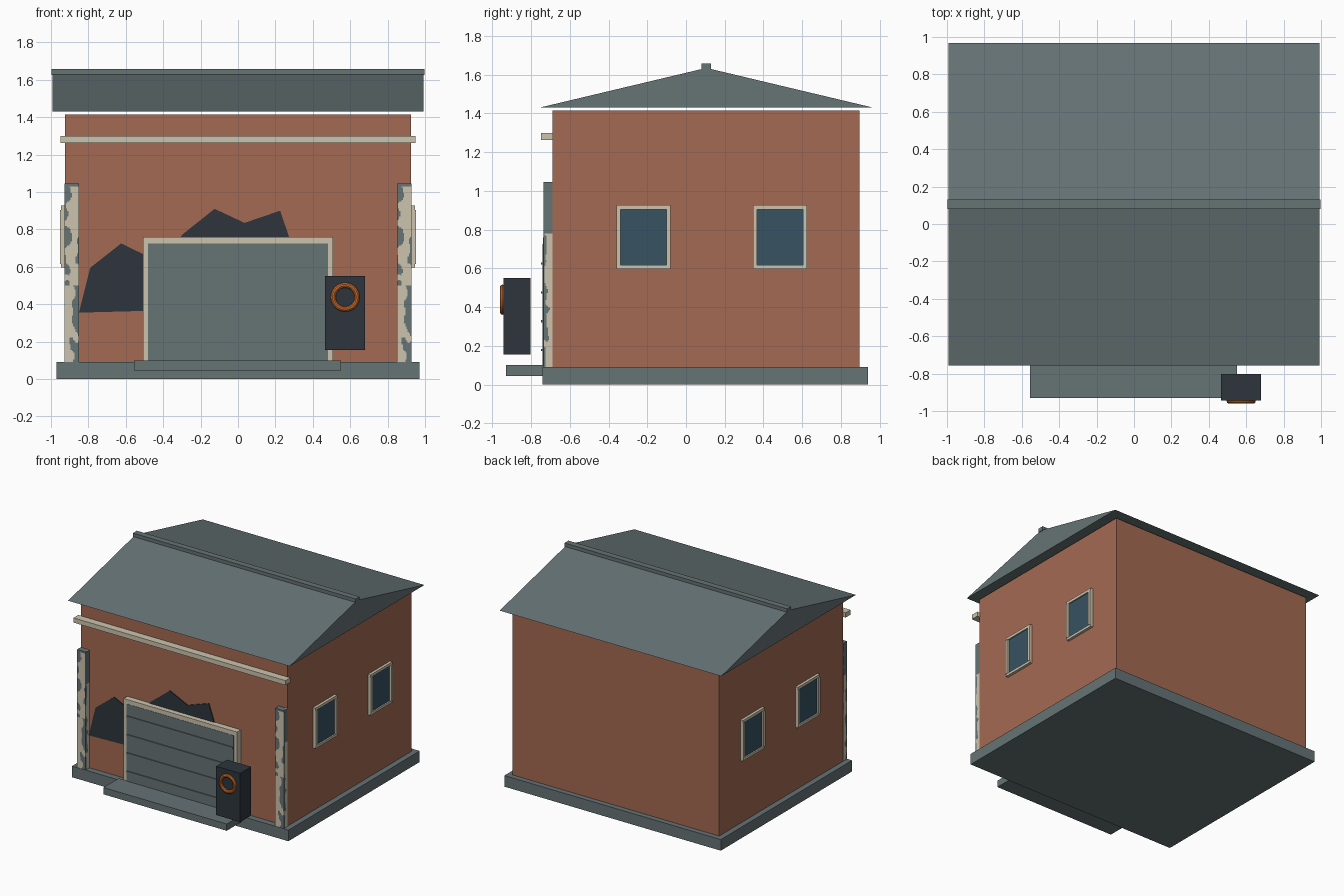
import bpy, bmesh, math
from mathutils import Vector, noise

if "Cube" in bpy.data.objects:
    bpy.data.objects.remove(bpy.data.objects["Cube"])


def mat(name, r, g, b):
    m = bpy.data.materials.new(name)
    lin = [((c / 255 + 0.055) / 1.055) ** 2.4 for c in (r, g, b)]
    m.diffuse_color = (*lin, 1)
    m.use_nodes = True
    m.node_tree.nodes["Principled BSDF"].inputs["Base Color"].default_value = m.diffuse_color
    return m


BRICK = mat("brick", 164, 106, 82)
GREY = mat("slate grey", 102, 115, 117)
CREAM = mat("cream trim", 204, 196, 174)
GLASS = mat("window glass", 55, 82, 98)
DARK = mat("charcoal", 45, 53, 60)
ORANGE = mat("orange", 212, 112, 44)


def finish(name, bm, *mats):
    bmesh.ops.recalc_face_normals(bm, faces=bm.faces)
    me = bpy.data.meshes.new(name)
    bm.to_mesh(me)
    bm.free()
    for m in mats:
        me.materials.append(m)
    ob = bpy.data.objects.new(name, me)
    bpy.context.collection.objects.link(ob)
    return ob


def box_bm(x, y, z):
    bm = bmesh.new()
    bmesh.ops.create_cube(bm, size=1)
    for v in bm.verts:
        v.co = [(a + b) / 2 + c * (b - a) for (a, b), c in zip((x, y, z), v.co)]
    return bm


def box(name, x, y, z, m):
    return finish(name, box_bm(x, y, z), m)


def prism(name, pts, axis, a, b, m):
    """Extrude a 2D outline along x (pts are y,z) or y (pts are x,z)."""
    bm = bmesh.new()
    place = (lambda p, d: (d, p[0], p[1])) if axis == "x" else (lambda p, d: (p[0], d, p[1]))
    f = bm.faces.new([bm.verts.new(place(p, a)) for p in pts])
    new = bmesh.ops.extrude_face_region(bm, geom=[f])["geom"]
    off = Vector((b - a, 0, 0) if axis == "x" else (0, b - a, 0))
    bmesh.ops.translate(bm, vec=off, verts=[g for g in new if isinstance(g, bmesh.types.BMVert)])
    return finish(name, bm, m)


# main body
box("base_slab", (-0.97, 0.97), (-0.74, 0.94), (0, 0.09), GREY)
box("walls", (-0.925, 0.925), (-0.69, 0.897), (0.09, 1.415), BRICK)
box("belt_trim", (-0.95, 0.95), (-0.75, -0.687), (1.262, 1.3), CREAM)

# gable roof and ridge cap
prism("roof", [(-0.757, 1.43), (0.967, 1.43), (0.105, 1.635)], "x", -0.993, 0.993, GREY)
box("ridge_cap", (-0.998, 0.998), (0.08, 0.13), (1.625, 1.657), GREY)

# roller door, seams, frame and step
box("door", (-0.48, 0.48), (-0.74, -0.69), (0.09, 0.725), GREY)
for z in (0.178, 0.327, 0.475, 0.625):
    box("door_seam", (-0.475, 0.475), (-0.748, -0.739), (z - 0.006, z + 0.006), GREY)
for s in (-1, 1):
    box("door_jamb", sorted((s * 0.48, s * 0.508)), (-0.738, -0.69), (0.09, 0.725), CREAM)
box("door_lintel", (-0.508, 0.508), (-0.738, -0.69), (0.725, 0.76), CREAM)
box("door_step", (-0.555, 0.55), (-0.93, -0.735), (0.045, 0.1), GREY)

# dark patches on the front wall
prism("wall_patch_left", [(-0.85, 0.355), (-0.79, 0.595), (-0.625, 0.725), (-0.48, 0.655), (-0.48, 0.365)],
      "y", -0.697, -0.69, DARK)
prism("wall_patch_top", [(-0.31, 0.755), (-0.295, 0.775), (-0.125, 0.91), (0.035, 0.835), (0.225, 0.9), (0.275, 0.755)],
      "y", -0.697, -0.69, DARK)


# corner pilasters with peeling paint
def pilaster(name, x0):
    x, y, z = (x0, x0 + 0.078), (-0.737, -0.69), (0.09, 1.045)
    bm = box_bm(x, y, z)
    for axis, (a, b), n in ((0, x, 12), (1, y, 8), (2, z, 130)):
        no = Vector([float(i == axis) for i in range(3)])
        for k in range(1, n):
            bmesh.ops.bisect_plane(bm, geom=bm.verts[:] + bm.edges[:] + bm.faces[:],
                                   plane_co=no * (a + (b - a) * k / n), plane_no=no)
    bm.normal_update()
    for f in bm.faces:
        c = f.calc_center_median()
        u, v, h = (c.x - x[0]) / 0.078, (c.y - y[0]) / 0.047, c.z
        n = noise.noise(Vector((u * 1.7, v * 1.2 + 3, h * 14)))
        if abs(f.normal.x) > 0.5:      # sides: worn front edge, bare top
            bias = v - 0.3 if h < 0.78 else -0.5
        elif h > 0.5:                  # upper front: paint left in the middle
            bias = 0.4 - abs(u - 0.58) if h < 1.03 else -0.3
        else:                          # lower front: paint left on the left
            bias = 0.6 - u
        f.material_index = int(bias + 0.7 * n > 0)
    finish(name, bm, GREY, CREAM)


pilaster("pilaster_left", -0.927)
pilaster("pilaster_right", 0.849)

# side windows, two on each side
for s in (-1, 1):
    def out(a, b):
        return sorted((s * a, s * b))
    for yc in (-0.22, 0.485):
        box("window_glass", out(0.92, 0.936), (yc - 0.12, yc + 0.12), (0.61, 0.905), GLASS)
        for t in (-1, 1):
            box("window_side_bar", out(0.92, 0.952), sorted((yc + t * 0.118, yc + t * 0.14)), (0.615, 0.905), CREAM)
        for z in ((0.597, 0.617), (0.905, 0.927)):
            box("window_rail", out(0.92, 0.947), (yc - 0.14, yc + 0.14), z, CREAM)

# control box with orange ring
box("control_box", (0.465, 0.68), (-0.943, -0.803), (0.155, 0.55), DARK)
bpy.ops.mesh.primitive_torus_add(location=(0.573, -0.947, 0.438), rotation=(math.pi / 2, 0, 0),
                                 major_radius=0.064, minor_radius=0.014,
                                 major_segments=32, minor_segments=10)
ring = bpy.context.object
ring.name = "control_ring"
ring.data.materials.append(ORANGE)
bpy.ops.object.shade_smooth_by_angle()
